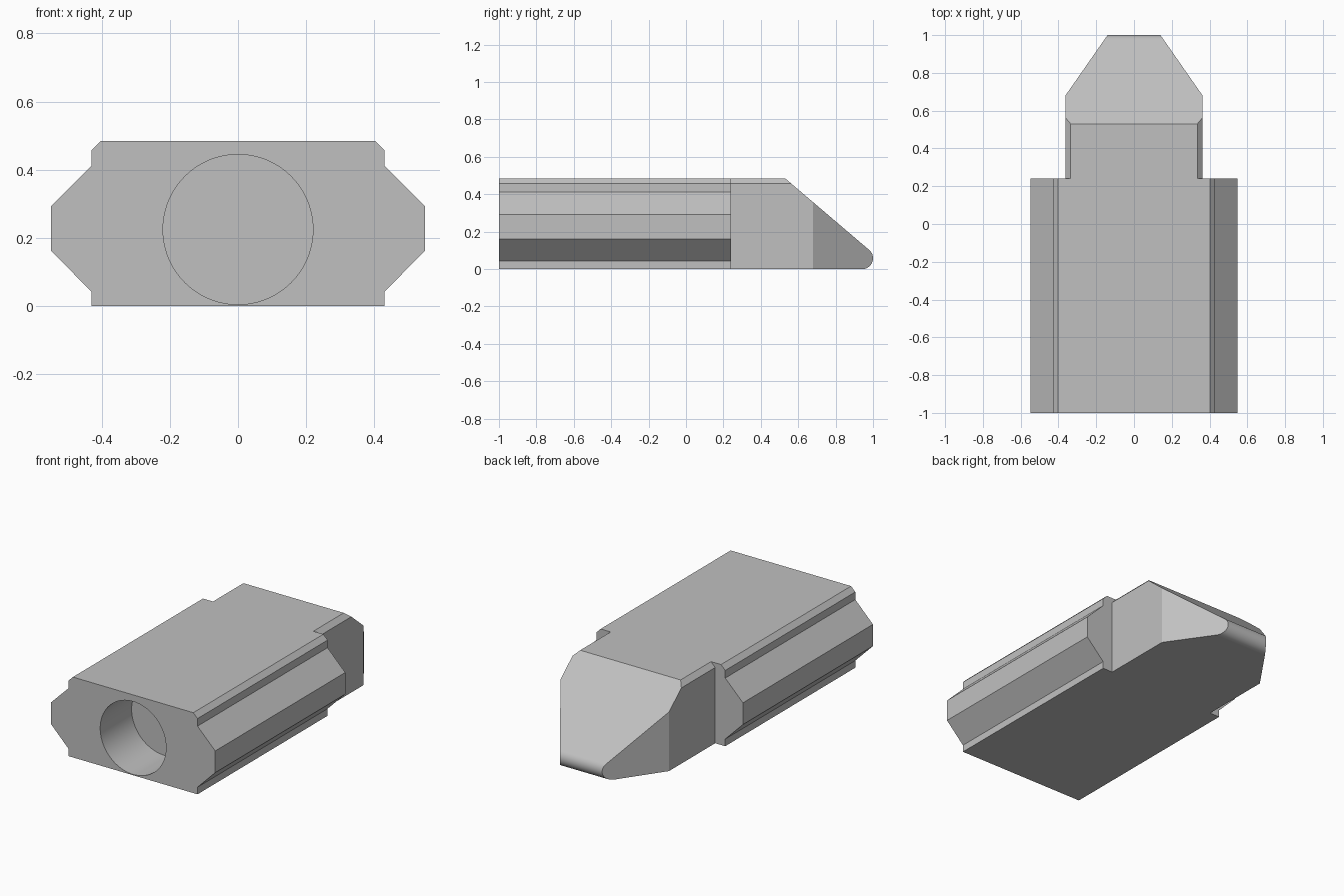
import bpy, bmesh
from math import radians, sin, cos, atan2
from mathutils import Vector

default = bpy.data.objects.get("Cube")
if default:
    bpy.data.objects.remove(default, do_unlink=True)

grey = bpy.data.materials.new("plain_grey")
grey.use_nodes = True
colour = (0.53, 0.53, 0.53, 1)
grey.diffuse_color = colour
grey.node_tree.nodes["Principled BSDF"].inputs["Base Color"].default_value = colour


def extrude(points, direction):
    """Closed prism from an outline and an extrusion vector."""
    bm = bmesh.new()
    face = bm.faces.new([bm.verts.new(p) for p in points])
    result = bmesh.ops.extrude_face_region(bm, geom=[face], use_keep_orig=True)
    moved = [v for v in result["geom"] if isinstance(v, bmesh.types.BMVert)]
    bmesh.ops.translate(bm, verts=moved, vec=direction)
    bmesh.ops.recalc_face_normals(bm, faces=bm.faces)
    return bm


def make_object(name, bm):
    mesh = bpy.data.meshes.new(name)
    bm.to_mesh(mesh)
    bm.free()
    obj = bpy.data.objects.new(name, mesh)
    bpy.context.collection.objects.link(obj)
    mesh.materials.append(grey)
    return obj


def activate(obj):
    bpy.ops.object.select_all(action="DESELECT")
    obj.select_set(True)
    bpy.context.view_layer.objects.active = obj


FRONT, SHOULDER = -1.0, 0.24
TOP, BEVEL = 0.485, 0.028

# Main body: mirrored rail outline pulled from front to shoulder
half = [(0.43, 0), (0.43, 0.043), (0.548, 0.162), (0.548, 0.293),
        (0.43, 0.411), (0.43, TOP - BEVEL), (0.43 - BEVEL, TOP)]
outline = half + [(-x, z) for x, z in reversed(half)]
body = make_object("body", extrude([(x, FRONT, z) for x, z in outline],
                                   Vector((0, SHOULDER - FRONT, 0))))

# Round blind socket in the front
radius, socket_z, depth = 0.22, 0.225, 0.3
ring = [(radius * cos(radians(a)), FRONT - 0.1, socket_z + radius * sin(radians(a)))
        for a in range(0, 360, 5)]
cutter = make_object("socket_cutter", extrude(ring, Vector((0, depth + 0.1, 0))))
cutter.hide_render = True
cut = body.modifiers.new("socket", "BOOLEAN")
cut.operation = "DIFFERENCE"
cut.solver = "EXACT"
cut.object = cutter
activate(body)
bpy.ops.object.modifier_apply(modifier=cut.name)
bpy.data.objects.remove(cutter, do_unlink=True)

# Nose: sloping side profile with a rounded tip
tip, slope_start = 0.058, Vector((0.53, TOP))
slope = Vector((1, -0.83)).normalized()
start_angle = atan2(slope.x, -slope.y)
steps = 20
profile = [(SHOULDER, 0), (SHOULDER, TOP), tuple(slope_start)]
for i in range(steps + 1):
    a = start_angle + (radians(-90) - start_angle) * i / steps
    profile.append((1 - tip + tip * cos(a), tip + tip * sin(a)))
width = 0.363
nose_bm = extrude([(-width, y, z) for y, z in profile], Vector((2 * width, 0, 0)))

# Trim both sides: chamfered top edges and the tapered plan
for side in (-1, 1):
    trims = [(Vector((side * width, 0, TOP - BEVEL)), Vector((side, 0, 1))),
             (Vector((side * width, 0.68, 0)), Vector((side * 0.32, width - 0.14, 0)))]
    for point, normal in trims:
        geom = nose_bm.verts[:] + nose_bm.edges[:] + nose_bm.faces[:]
        cut_geom = bmesh.ops.bisect_plane(nose_bm, geom=geom, plane_co=point,
                                          plane_no=normal, clear_outer=True)["geom_cut"]
        edges = [e for e in cut_geom if isinstance(e, bmesh.types.BMEdge)]
        bmesh.ops.contextual_create(nose_bm, geom=edges)
bmesh.ops.recalc_face_normals(nose_bm, faces=nose_bm.faces)
nose = make_object("nose", nose_bm)

# Smooth only the rounded surfaces, keeping the large planes flat
for obj in (body, nose):
    activate(obj)
    bpy.ops.object.shade_smooth_by_angle(angle=radians(25))
    obj.modifiers.new("flat_planes", "WEIGHTED_NORMAL").keep_sharp = True
